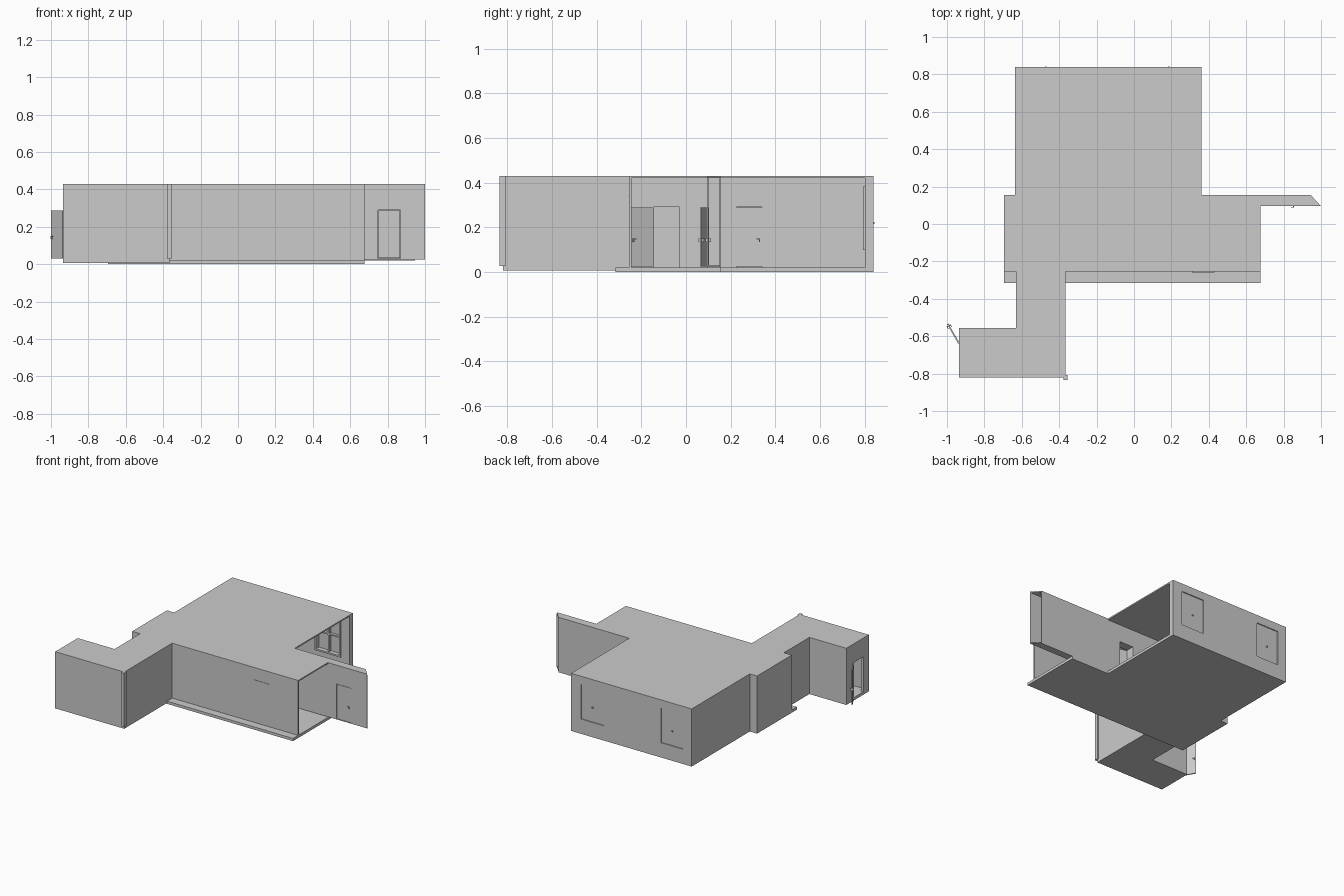
import bpy, bmesh, math
from mathutils import Matrix, Vector

cube = bpy.data.objects.get("Cube")
if cube:
    bpy.data.objects.remove(cube, do_unlink=True)

grey = bpy.data.materials.new("plain grey")
grey.use_nodes = True
grey.diffuse_color = (0.6, 0.6, 0.6, 1)
grey.node_tree.nodes["Principled BSDF"].inputs["Base Color"].default_value = (0.6, 0.6, 0.6, 1)


def finish(name, bm):
    bmesh.ops.recalc_face_normals(bm, faces=bm.faces)
    mesh = bpy.data.meshes.new(name)
    bm.to_mesh(mesh)
    bm.free()
    mesh.materials.append(grey)
    obj = bpy.data.objects.new(name, mesh)
    bpy.context.collection.objects.link(obj)
    return obj


def add_box(bm, x0, x1, y0, y1, z0, z1):
    m = Matrix.Translation(((x0 + x1) / 2, (y0 + y1) / 2, (z0 + z1) / 2))
    m = m @ Matrix.Diagonal((x1 - x0, y1 - y0, z1 - z0, 1))
    bmesh.ops.create_cube(bm, size=1, matrix=m)


def box(name, *b):
    bm = bmesh.new()
    add_box(bm, *b)
    return finish(name, bm)


def prism(name, outline, z0, z1):
    bm = bmesh.new()
    face = bm.faces.new([bm.verts.new((x, y, z0)) for x, y in outline])
    up = bmesh.ops.extrude_face_region(bm, geom=[face])
    bmesh.ops.translate(bm, vec=(0, 0, z1 - z0),
                        verts=[v for v in up["geom"] if isinstance(v, bmesh.types.BMVert)])
    return finish(name, bm)


def wall(name, axis, a0, a1, c0, c1, z0, z1, holes=()):
    """Wall running along an axis, with rectangular openings (start, end, low, high)."""
    bm = bmesh.new()

    def piece(p, q, low, high):
        if q - p > 1e-4 and high - low > 1e-4:
            span = (p, q, c0, c1) if axis == "x" else (c0, c1, p, q)
            add_box(bm, *span, low, high)

    at = a0
    for h0, h1, low, high in holes:
        piece(at, h0, z0, z1)
        piece(h0, h1, z0, low)
        piece(h0, h1, high, z1)
        at = h1
    piece(at, a1, z0, z1)
    return finish(name, bm)


def door(name, hinge, angle, width=0.115, z0=0.025):
    """Thin door leaf swung about its hinge, with a lever on each side."""
    bm = bmesh.new()
    add_box(bm, 0, width, -0.004, 0.004, z0, 0.288)
    for s in (-1, 1):
        add_box(bm, width - 0.014, width - 0.009, min(0, s * .012), max(0, s * .012), 0.135, 0.15)
        add_box(bm, width - 0.025, width - 0.009, s * .01 - .002, s * .01 + .002, 0.145, 0.15)
    bm.transform(Matrix.Translation(Vector((*hinge, 0))) @ Matrix.Rotation(math.radians(angle), 4, "Z"))
    return finish(name, bm)


TOP, ROOF = 0.43, 0.42

# Floors and roofs
house = [(-.635, .84), (-.635, .155), (-.695, .155), (-.695, -.255), (.675, -.255),
         (.675, .155), (.36, .155), (.36, .84)]
floor = [(x, -.315 if y < 0 else y) for x, y in house]
annex = [(-.63, -.255), (-.63, -.555), (-.935, -.555), (-.935, -.82), (-.365, -.82), (-.365, -.255)]
prism("house_floor", floor, 0, 0.02)
prism("house_roof", house, ROOF, TOP)
prism("annex_floor", annex, 0.007, 0.028)
prism("annex_roof", annex, ROOF, TOP)

# House outer walls
windows = [(-.565, -.38, .11, .37), (.09, .28, .11, .37)]
wall("back_wall", "x", -.635, .36, .80, .84, 0.0, ROOF, windows)
wall("back_room_side_wall", "y", .155, .80, -.635, -.615, .02, ROOF)
wall("side_wall", "y", -.255, .155, -.695, -.675, .02, ROOF)
wall("front_wall_short", "x", -.675, -.63, -.255, -.245, .02, ROOF)
wall("front_wall", "x", -.365, .675, -.255, -.245, .02, ROOF)
box("front_wall_slot", .31, .43, -.258, -.255, .335, .339)

# Window panes, inner frames and catches
for x0, x1, low, high in windows:
    box("window_pane", x0, x1, .825, .833, low, high)
    wall("window_frame", "x", x0 - .012, x1 + .012, .792, .80, low - .012, high + .012,
         [(x0, x1, low, high)])
    mid = (x0 + x1) / 2
    box("window_mullion", mid - .006, mid + .006, .805, .825, low, high)
    box("window_crossbar", x0, x1, .805, .825, .235, .245)
    box("window_catch", mid - .004, mid + .004, .833, .843, .215, .223)

# Inner partitions and doors
wall("middle_partition", "x", -.675, .36, .095, .155, .02, ROOF, [(.14, .255, .02, .29)])
wall("back_room_partition", "y", .155, .80, -.15, -.13, .02, ROOF, [(.225, .34, .02, .29)])
wall("hall_partition", "y", -.245, .095, -.365, -.345, .02, ROOF, [(-.145, -.03, .02, .29)])
door("back_room_door", (-.14, .225), 90)
door("hall_door", (-.345, -.145), -65)
door("middle_door", (.14, .09), -12)

# Hollow wing wall with a mitred open end
mitre = [(.36, .095), (1.0, .095), (.945, .155), (.36, .155)]
prism("wing_wall_top", mitre, ROOF, TOP)
prism("wing_wall_bottom", mitre, .025, .03)
wall("wing_wall_front", "x", .36, 1.0, .095, .1, .025, ROOF, [(.748, .868, .03, .29)])
wall("wing_wall_back", "x", .36, .945, .15, .155, .02, ROOF)
door("wing_door", (.75, .099), 0, z0=.032)

# Annex walls, open door and corner post
wall("annex_front_wall", "x", -.935, -.365, -.82, -.80, .028, ROOF)
wall("annex_right_wall", "y", -.80, -.245, -.385, -.365, .028, ROOF)
wall("annex_left_wall", "y", -.555, -.255, -.63, -.61, .028, ROOF)
wall("annex_back_wall", "x", -.935, -.61, -.575, -.555, .028, ROOF)
wall("annex_end_wall", "y", -.80, -.575, -.935, -.915, .028, ROOF, [(-.755, -.64, .028, .29)])
door("annex_door", (-.935, -.64), 120, .122, .03)
box("corner_post", -.378, -.355, -.835, -.807, .028, TOP)
